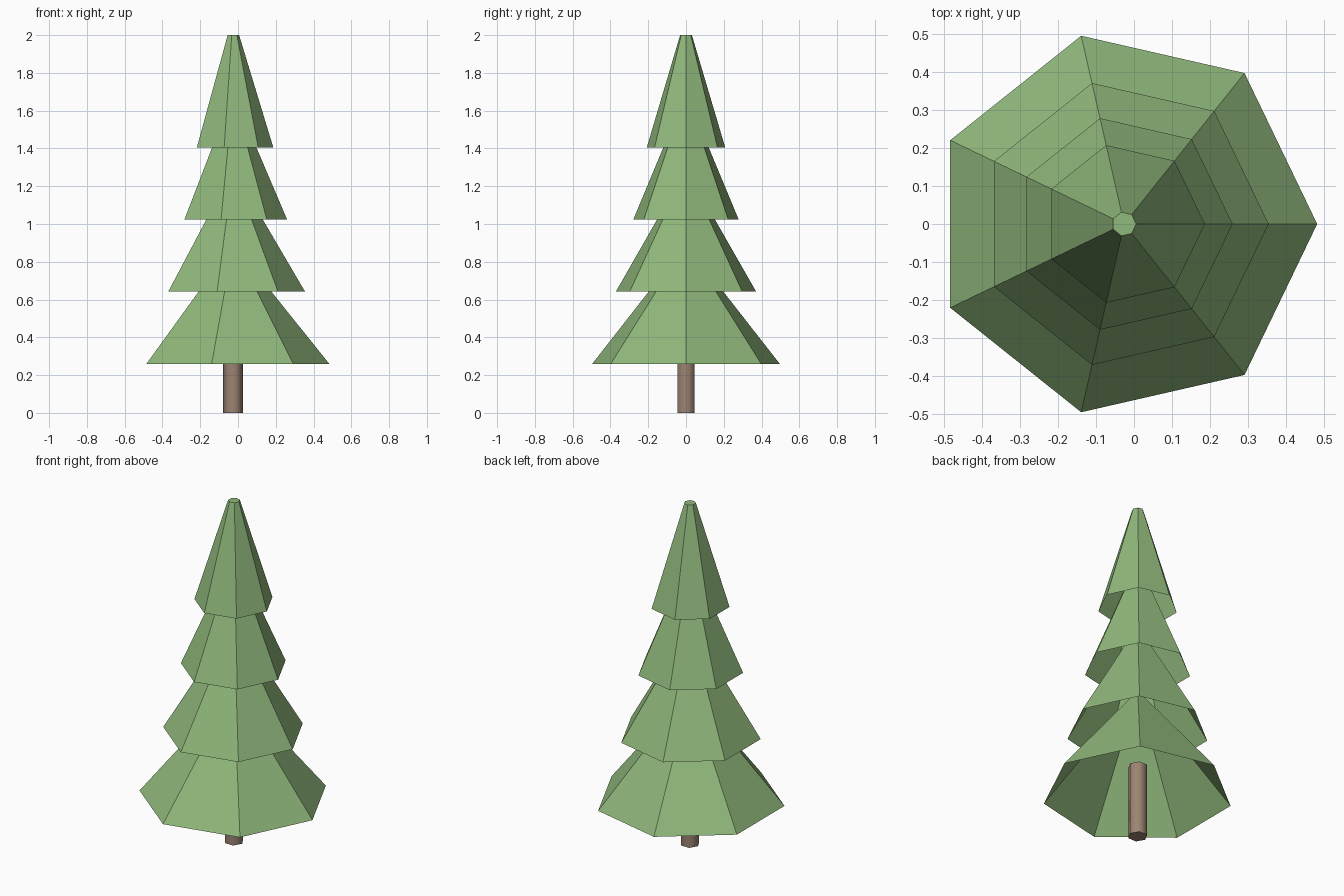
import bpy, bmesh, math

if "Cube" in bpy.data.objects:
    bpy.data.objects.remove(bpy.data.objects["Cube"])

CX = -0.026  # trunk axis, offset so the heptagon is centred on x = 0


def material(name, color):
    m = bpy.data.materials.new(name)
    m.diffuse_color = (*color, 1)
    m.use_nodes = True
    m.node_tree.nodes["Principled BSDF"].inputs["Base Color"].default_value = m.diffuse_color
    return m


def frustum(name, sides, r0, r1, z0, z1, mat, open_bottom=False):
    """Tapered prism with its first corner pointing along +x."""
    bm = bmesh.new()
    rings = []
    for r, z in ((r0, z0), (r1, z1)):
        rings.append([bm.verts.new((CX + r * math.cos(math.tau * i / sides),
                                    r * math.sin(math.tau * i / sides), z))
                      for i in range(sides)])
    low, high = rings
    for i in range(sides):
        j = (i + 1) % sides
        bm.faces.new((low[i], low[j], high[j], high[i]))
    bm.faces.new(high)
    if not open_bottom:
        bm.faces.new(low[::-1])
    me = bpy.data.meshes.new(name)
    bm.to_mesh(me)
    bm.free()
    me.materials.append(mat)
    ob = bpy.data.objects.new(name, me)
    bpy.context.collection.objects.link(ob)
    return ob


green = material("needles", (0.28, 0.48, 0.20))
brown = material("bark", (0.33, 0.23, 0.17))

# Trunk: smooth-shaded six-sided post ending inside the lowest tier
trunk = frustum("trunk", 6, 0.053, 0.053, 0.0, 0.43, brown)
bpy.context.view_layer.objects.active = trunk
trunk.select_set(True)
bpy.ops.object.shade_smooth_by_angle(angle=math.radians(70))
trunk.select_set(False)

# Foliage: four hollow seven-sided tiers of equal height, overlapping
for n, (radius, z) in enumerate([(0.509, 0.26), (0.381, 0.642),
                                 (0.286, 1.024), (0.213, 1.405)], 1):
    frustum(f"foliage_tier_{n}", 7, radius, 0.032, z, z + 0.595, green, True)
